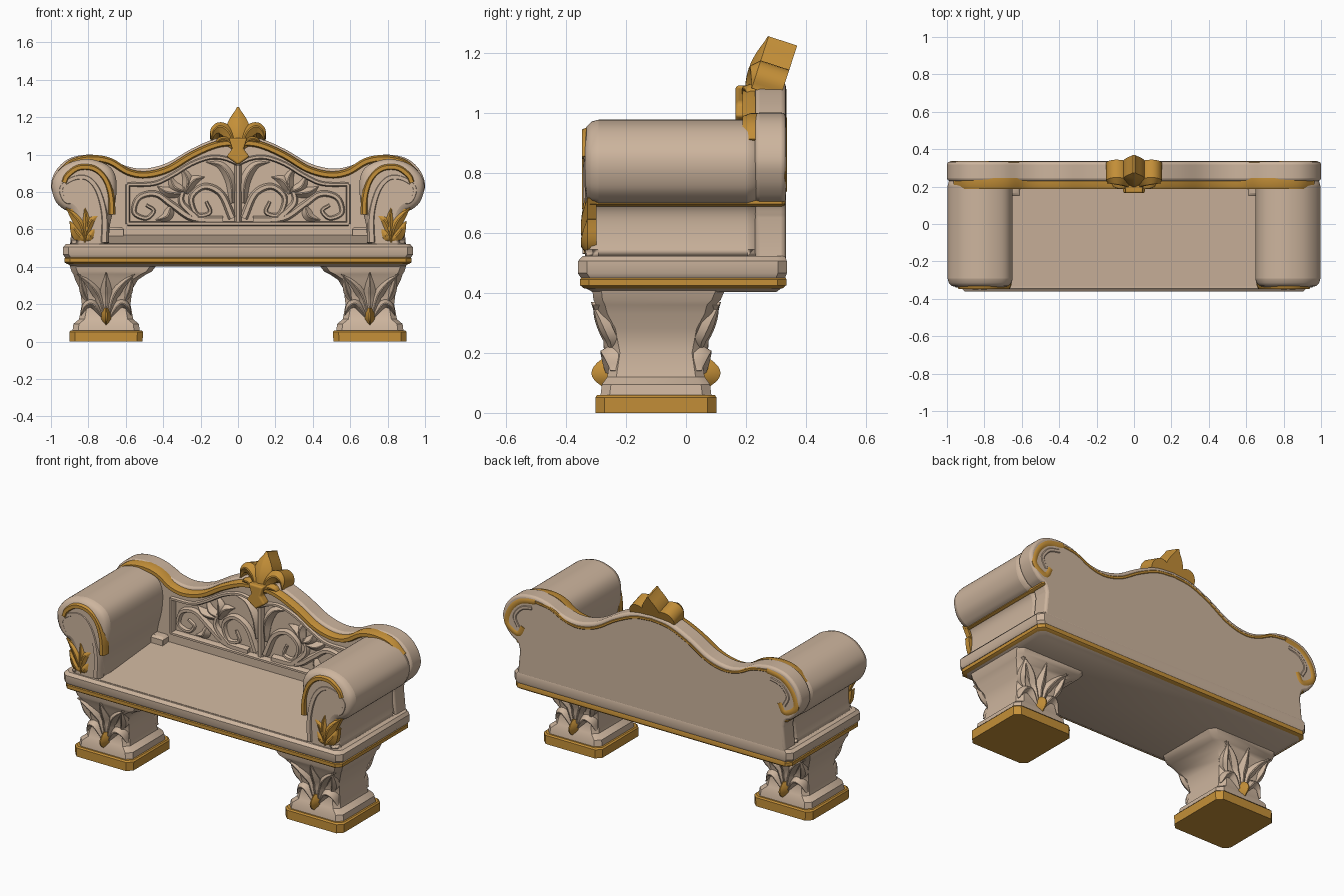
import bpy, bmesh, math
from mathutils import Vector

cube = bpy.data.objects.get("Cube")
if cube:
    bpy.data.objects.remove(cube, do_unlink=True)


def material(name, rgb):
    mat = bpy.data.materials.new(name)
    mat.use_nodes = True
    mat.diffuse_color = (*rgb, 1)
    mat.node_tree.nodes["Principled BSDF"].inputs["Base Color"].default_value = (*rgb, 1)
    return mat


stone = material("warm stone", (0.61, 0.46, 0.34))
gold = material("aged gold", (0.56, 0.28, 0.04))


def finish(name, bm, mat, mirror, bevel=0):
    """Turn a bmesh into a shaded object, optionally mirrored across x."""
    bmesh.ops.recalc_face_normals(bm, faces=bm.faces)
    mesh = bpy.data.meshes.new(name)
    bm.to_mesh(mesh)
    bm.free()
    mesh.materials.append(mat)
    mesh.shade_smooth()
    mesh.set_sharp_from_angle(angle=math.radians(35))
    obj = bpy.data.objects.new(name, mesh)
    bpy.context.scene.collection.objects.link(obj)
    if bevel:
        mod = obj.modifiers.new("rounding", "BEVEL")
        mod.width, mod.segments = bevel, 3
        mod.angle_limit = math.radians(50)
        mod.use_clamp_overlap = False
    if mirror:
        obj.modifiers.new("mirror", "MIRROR").use_clip = False
    return obj


def bridge(bm, rings):
    """Skin closed rings of equal length and cap both ends."""
    rings = [[bm.verts.new(p) for p in ring] for ring in rings]
    count = len(rings[0])
    for a, b in zip(rings, rings[1:]):
        for i in range(count):
            j = (i + 1) % count
            bm.faces.new((a[i], a[j], b[j], b[i]))
    bm.faces.new(rings[0])
    bm.faces.new(rings[-1])


def spline(points, steps=5):
    """Smooth curve through 2D points."""
    p = [Vector(q) for q in points]
    p = [p[0] * 2 - p[1]] + p + [p[-1] * 2 - p[-2]]
    out = []
    for a, b, c, d in zip(p, p[1:], p[2:], p[3:]):
        for k in range(steps):
            t = k / steps
            out.append(0.5 * (2 * b + (c - a) * t + (2 * a - 5 * b + 4 * c - d) * t ** 2
                              + (3 * b - a - 3 * c + d) * t ** 3))
    return out + [p[-2]]


def prism(name, outline, y0, y1, mat, mirror=False, bevel=0):
    bm = bmesh.new()
    bridge(bm, [[(p[0], y, p[1]) for p in outline] for y in (y0, y1)])
    return finish(name, bm, mat, mirror, bevel)


def loft(name, sections, mat, chamfer=0.03, mirror=False):
    """Stack of corner-cut rectangles given as (z, x0, x1, y0, y1)."""
    bm = bmesh.new()
    c = chamfer
    bridge(bm, [[(x0 + c, y0, z), (x1 - c, y0, z), (x1, y0 + c, z), (x1, y1 - c, z),
                 (x1 - c, y1, z), (x0 + c, y1, z), (x0, y1 - c, z), (x0, y0 + c, z)]
                for z, x0, x1, y0, y1 in sections])
    return finish(name, bm, mat, mirror)


def band_shape(t):
    return 1


def leaf_shape(t):
    return max(0.08, math.sin(math.pi * (0.12 + 0.88 * t) ** 0.9))


def vine_shape(t):
    return 1 - 0.6 * t


def blade(name, path, width, y, depth, mat, shape=band_shape, out=-1, back=0.03,
          mirror=True, flat=0.5):
    """Raised ribbon or leaf following an xz path on a surface at y."""
    pts = spline(path)
    rings = []
    for i, p in enumerate(pts):
        tangent = (pts[min(i + 1, len(pts) - 1)] - pts[max(i - 1, 0)]).normalized()
        n = Vector((-tangent.y, tangent.x))
        s = shape(i / (len(pts) - 1))
        base = y(p.y) if callable(y) else y
        ring = []
        for k, h in ((1, -back), (1, 0), (flat, depth * s), (-flat, depth * s), (-1, 0), (-1, -back)):
            q = p + n * (width * s * k)
            ring.append((q.x, base + out * h, q.y))
        rings.append(ring)
    bm = bmesh.new()
    bridge(bm, rings)
    return finish(name, bm, mat, mirror)


def leaf(name, path, width, y, depth, mat, **options):
    return blade(name, path, width, y, depth, mat, shape=leaf_shape, flat=0.12, **options)


# Feet and pedestals
loft("foot_plate", [(0, .51, .9, -.302, .102), (.052, .508, .902, -.302, .102),
                    (.06, .515, .895, -.295, .095)], gold, mirror=True)
loft("pedestal", [(.055, .525, .885, -.285, .085), (.095, .53, .88, -.28, .08),
                  (.12, .56, .85, -.262, .062), (.2, .575, .835, -.25, .05),
                  (.28, .565, .845, -.265, .065), (.33, .535, .87, -.292, .092),
                  (.36, .49, .88, -.3, .1), (.375, .46, .89, -.308, .115),
                  (.41, .435, .9, -.312, .13)], stone, mirror=True)


def pedestal_front(z):
    return -0.25 - 0.5 * max(0, z - 0.24)


def pedestal_rear(z):
    return -0.2 - pedestal_front(z)


for out, face in ((-1, pedestal_front), (1, pedestal_rear)):
    def carve(name, path, width, depth, mat, side=1):
        leaf(name, [(.705 + side * x, z) for x, z in path], width, face, depth, mat, out=out)
    for side in (-1, 1):
        carve("pedestal_side_leaf", [(.01, .13), (.04, .24), (.09, .31), (.155, .36)],
              .026, .025, stone, side)
        carve("pedestal_scroll_leaf", [(.02, .13), (.07, .2), (.11, .19), (.135, .14)],
              .024, .035, stone, side)
        carve("pedestal_corner_leaf", [(.1, .22), (.125, .28), (.14, .36)], .02, .02, stone, side)
    carve("pedestal_centre_leaf", [(0, .16), (0, .26), (0, .37)], .035, .025, stone)
    carve("pedestal_drop", [(0, .18), (0, .12), (0, .07)], .032, .065, gold)

# Seat slab
loft("seat_underside", [(.402, -.89, .89, -.31, .3), (.421, -.92, .92, -.345, .325)], stone)
loft("seat_gold_band", [(.415, -.915, .915, -.34, .322), (.425, -.928, .928, -.353, .334),
                        (.445, -.928, .928, -.353, .334), (.453, -.92, .92, -.345, .33)], gold)
loft("seat_slab", [(.45, -.925, .925, -.35, .33), (.465, -.935, .935, -.36, .336),
                   (.505, -.935, .935, -.36, .336), (.522, -.92, .92, -.345, .33)], stone)
seat = loft("seat_top", [(.5, -.7, .7, -.335, .24), (.524, -.7, .7, -.335, .24)], stone, .001)
for v in seat.data.vertices:
    if v.co.y > 0 and v.co.z > 0.51:
        v.co.z += 0.05

# Backrest with waved crest and rolled ends
crest = [(0, 1.1), (.12, 1.085), (.25, 1.03), (.38, .955), (.5, .925), (.6, .94),
         (.7, .985), (.8, 1.0), (.9, .98), (.97, .92), (1, .84)]
half = spline(crest + [(.98, .77), (.94, .72), (.9, .695), (.885, .65)]) + [Vector((.9, .5))]
mirrored = [Vector((-p.x, p.y)) for p in reversed(half[1:])]
prism("backrest", half + mirrored, .23, .333, stone, bevel=.015)

# Raised frame around the sunken back panel
outer = [p - Vector((0, .025)) for p in spline(crest[:8])]
panel_top = spline([(.59, .84), (.45, .845), (.35, .89), (.25, .95), (.15, .985), (.07, .98), (0, .95)])
prism("back_frame", outer + [(.8, .5), (0, .5), (0, .63), (.59, .63)] + panel_top,
      .207, .25, stone, mirror=True)
blade("panel_moulding", [(p.x, p.y) for p in panel_top[::5]], .012, .207, .012, stone)
for name, path in (("panel_side_moulding", [(.59, .63), (.59, .84)]),
                   ("panel_lower_moulding", [(0, .63), (.59, .63)])):
    blade(name, path, .012, .207, .012, stone)
blade("panel_divider", [(0, .62), (0, .98)], .018, .22, .015, stone, mirror=False)
loft("corner_step", [(.55, .61, .7, .15, .23), (.6, .61, .7, .15, .23),
                     (.612, .62, .7, .165, .23)], stone, .002, mirror=True)

# Carved scrollwork in the panel
for path in ([(.03, .66), (.09, .79), (.18, .83), (.25, .77), (.22, .68), (.15, .69), (.17, .75)],
             [(.08, .65), (.24, .66), (.35, .73), (.44, .79), (.53, .77), (.555, .69),
              (.49, .66), (.45, .7), (.49, .73)],
             [(.22, .66), (.3, .74), (.29, .81), (.24, .87)]):
    blade("panel_vine", path, .022, .228, .025, stone, shape=vine_shape)
for path in ([(.03, .74), (.04, .86), (.09, .94), (.17, .96)],
             [(.28, .79), (.27, .87), (.31, .94)],
             [(.28, .8), (.34, .83), (.37, .9)],
             [(.28, .8), (.24, .86), (.18, .88)],
             [(.3, .79), (.38, .8), (.43, .83)],
             [(.36, .72), (.38, .67), (.44, .65)]):
    leaf("panel_leaf", path, .028, .228, .03, stone)

# Gold trim along the crest, front and rear
trim = [(x * .98, z - (.034 if x < .65 else .022)) for x, z in crest[:-1]]
blade("crest_front_trim", trim, .02, .215, .027, gold)
rear = [(x * .97, z - .028) for x, z in crest]
blade("crest_rear_trim", rear[:8], .011, .331, .004, gold, out=1)
blade("rear_gold_hook", rear[7:] + [(.945, .77), (.89, .75), (.86, .8)], .018, .331, .006, gold, out=1)
blade("rear_volute", [(.8, .93), (.87, .91), (.915, .85), (.89, .79)],
      .014, .331, .005, stone, out=1)

# Rolled arms
arm = spline([(.69, .5), (.685, .62), (.655, .75), (.65, .86), (.68, .93), (.75, .967),
              (.83, .975), (.92, .947), (.982, .885), (.996, .82), (.975, .75), (.935, .71),
              (.9, .692), (.882, .65), (.884, .58), (.9, .5)])
prism("arm", arm, -.337, .25, stone, mirror=True, bevel=.045)
loft("arm_side_trim", [(.688, .86, .9, -.325, .325), (.695, .86, .912, -.33, .33),
                       (.708, .86, .912, -.33, .33)], gold, .01, mirror=True)

# Volutes and leaves on the arm fronts
blade("arm_gold_arc", [(.674, .68), (.68, .78), (.71, .87), (.77, .925), (.85, .93),
                       (.91, .89), (.93, .85)], .019, -.327, .02, gold)
blade("arm_volute", [(.715, .53), (.715, .68), (.75, .81), (.81, .875), (.885, .87), (.945, .82),
                     (.92, .75), (.86, .755), (.85, .81), (.89, .82)],
      .024, -.325, .02, stone, shape=vine_shape)
for path in ([(.82, .53), (.81, .64), (.825, .755)],
             [(.82, .55), (.85, .64), (.92, .715)],
             [(.82, .55), (.79, .64), (.73, .685)],
             [(.82, .54), (.86, .58), (.9, .645)],
             [(.81, .54), (.79, .57), (.755, .62)]):
    leaf("arm_gold_leaf", path, .034, -.328, .022, gold)

# Gold crest ornament leaning backwards
for name, path, width, mirror in (
        ("crest_side_petal", [(.02, -.06), (.05, .015), (.095, .045), (.13, .025), (.14, -.02)], .034, True),
        ("crest_low_petal", [(.01, -.07), (.06, -.03), (.1, -.03), (.12, -.05)], .025, True),
        ("crest_centre_petal", [(0, -.05), (0, .06), (0, .162)], .062, False)):
    petal = leaf(name, path, width, 0, .03, gold, back=.1, mirror=mirror)
    petal.location = (0, .225, 1.1)
    petal.rotation_euler.x = math.radians(-18)
clasp = [(0, .945), (.062, .99), (.03, 1.03), (.05, 1.09)]
prism("crest_clasp", clasp + [(-x, z) for x, z in reversed(clasp[1:])], .165, .24, gold, bevel=.01)
